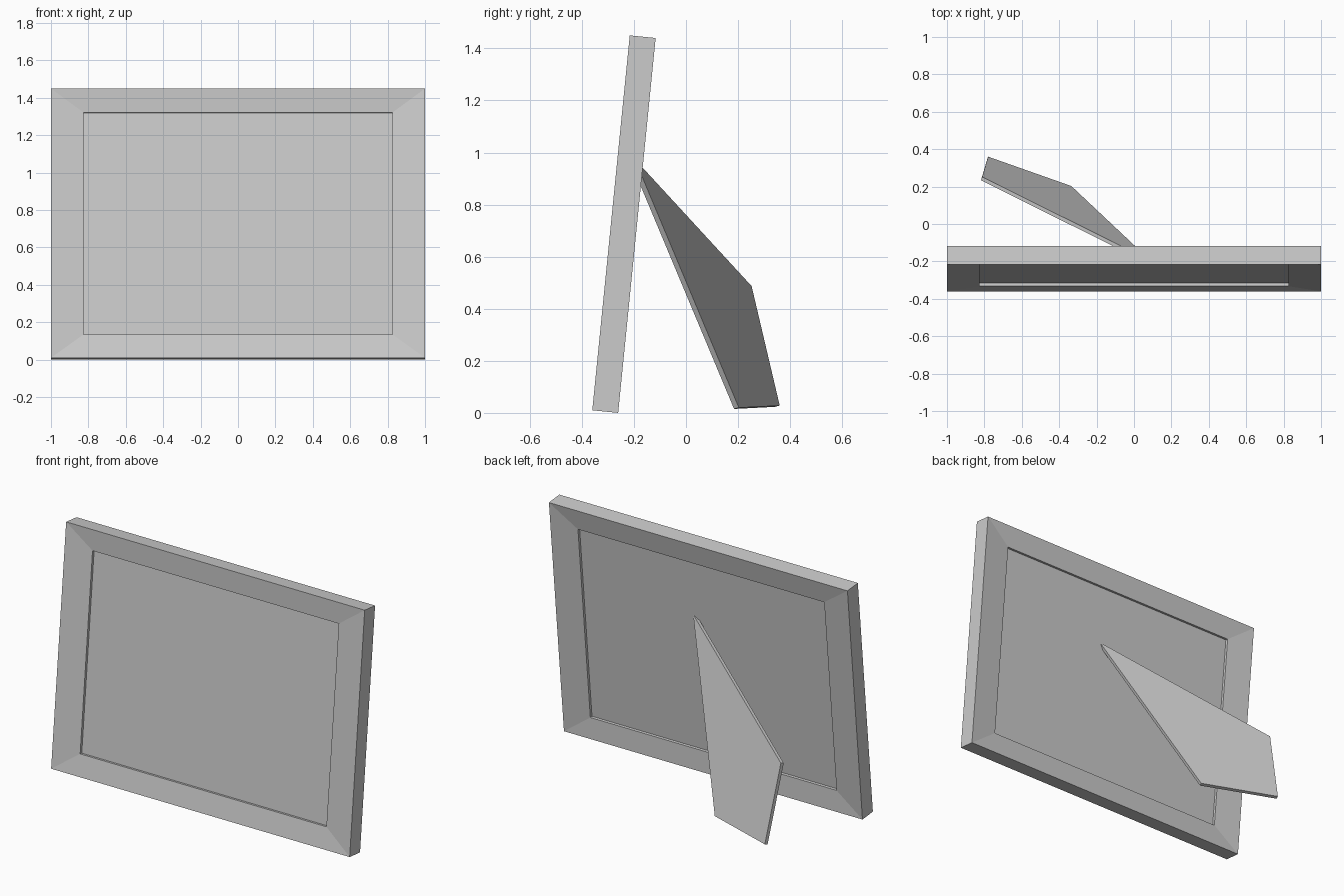
import bpy, bmesh
from math import atan2
from mathutils import Matrix, Vector

if "Cube" in bpy.data.objects:
    bpy.data.objects.remove(bpy.data.objects["Cube"])

# leaning plane: local x = width, y = depth (front to back), z = up the frame
LEAN = Matrix.Translation((0, -0.36, 0.01)) @ Matrix.Rotation(-atan2(0.1, 1.0), 4, 'X')
HALF_W, HEIGHT, DEPTH = 1.0, 1.447, 0.10
RAIL_X, RAIL_Z = 0.175, 0.128


def finish(bm, name, matrix=None):
    bmesh.ops.recalc_face_normals(bm, faces=bm.faces[:])
    mesh = bpy.data.meshes.new(name)
    bm.to_mesh(mesh)
    bm.free()
    if matrix:
        mesh.transform(matrix)
    obj = bpy.data.objects.new(name, mesh)
    bpy.context.collection.objects.link(obj)
    return obj


# mitred rails: cross-section (inset 0..1, depth), sloping inwards front and back
profile = [(0, 0), (1, 0.015), (1, DEPTH - 0.015), (0, DEPTH)]
bm = bmesh.new()
rings = []
for t, d in profile:
    x, lo, hi = HALF_W - RAIL_X * t, RAIL_Z * t, HEIGHT - RAIL_Z * t
    rings.append([bm.verts.new(c) for c in
                  ((-x, d, lo), (x, d, lo), (x, d, hi), (-x, d, hi))])
for i in range(4):
    a, b = rings[i], rings[(i + 1) % 4]
    for j in range(4):
        k = (j + 1) % 4
        bm.faces.new((a[j], a[k], b[k], b[j]))
finish(bm, "frame_rails", LEAN)

# picture panel recessed inside the rails
bm = bmesh.new()
bmesh.ops.create_cube(bm, size=1)
size = (2 * (HALF_W - RAIL_X), DEPTH - 0.062, HEIGHT - 2 * RAIL_Z)
bmesh.ops.scale(bm, vec=size, verts=bm.verts)
bmesh.ops.translate(bm, vec=(0, DEPTH / 2, HEIGHT / 2), verts=bm.verts)
finish(bm, "picture_panel", LEAN)

# slanted easel leg: flat tapered plate, thickened towards the frame
outline = [(0.09, -0.197, 0.975), (-0.812, 0.252, 0.487),
           (-0.78, 0.36, 0.028), (-0.335, 0.203, 0.02)]
normal = Vector((0.311, 0.918, 0.24)).normalized()
bm = bmesh.new()
outer = bm.faces.new([bm.verts.new(p) for p in outline])
ext = bmesh.ops.extrude_face_region(bm, geom=[outer], use_keep_orig=True)
moved = [g for g in ext["geom"] if isinstance(g, bmesh.types.BMVert)]
bmesh.ops.translate(bm, vec=normal * -0.02, verts=moved)
finish(bm, "easel_leg")
